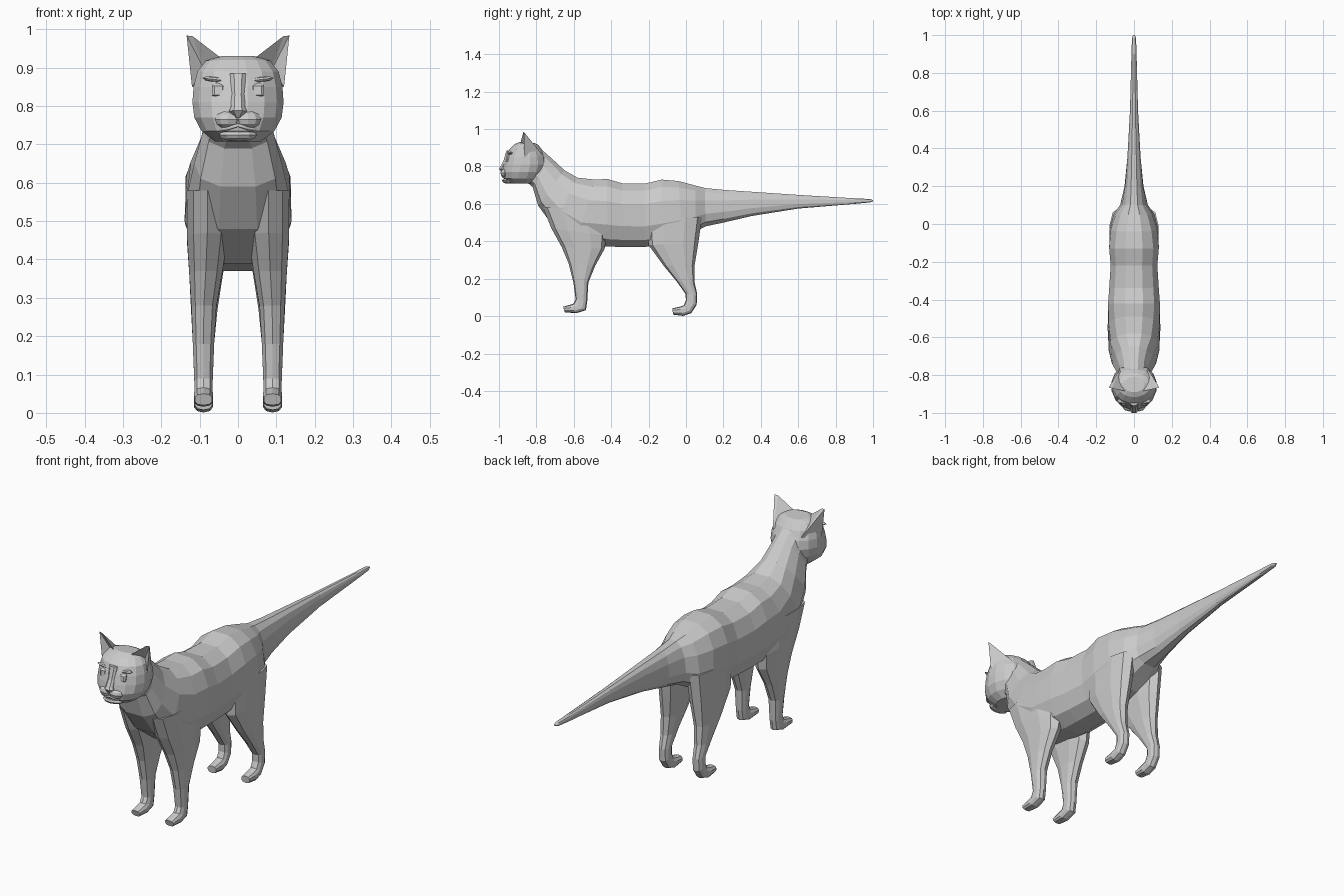
import bpy, bmesh
from math import sin, cos, pi, copysign
from mathutils import Vector


def mesh_object(name, bm):
    bmesh.ops.recalc_face_normals(bm, faces=bm.faces)
    me = bpy.data.meshes.new(name)
    bm.to_mesh(me)
    bm.free()
    ob = bpy.data.objects.new(name, me)
    bpy.context.collection.objects.link(ob)
    return ob


def sp(v, p):
    return copysign(abs(v) ** p, v)


def loft(name, rings, xc=None, side=1, n=12, p=0.8):
    """Rings: (y,z) of one edge, (y,z) of the other, half width, [x centre or taper]."""
    bm = bmesh.new()
    loops = []
    for a, b, hw, k in rings:
        cx, taper = (k * side, 0) if xc is None else (xc, k)
        loop = []
        for i in range(n):
            t = 2 * pi * (i + 0.5) / n
            s = sp(sin(t), p)
            x = cx + hw * (1 - taper * s) * sp(cos(t), p)
            y = (a[0] + b[0]) / 2 + (a[0] - b[0]) / 2 * s / sp(sin(2 * pi * (n // 4 + .5) / n), p)
            z = (a[1] + b[1]) / 2 + (a[1] - b[1]) / 2 * s / sp(sin(2 * pi * (n // 4 + .5) / n), p)
            loop.append(bm.verts.new((x, y, z)))
        loops.append(loop)
    for l0, l1 in zip(loops, loops[1:]):
        for i in range(n):
            j = (i + 1) % n
            bm.faces.new((l0[i], l0[j], l1[j], l1[i]))
    bm.faces.new(loops[0])
    bm.faces.new(loops[-1])
    return mesh_object(name, bm)


def union(target, others):
    for o in others:
        m = target.modifiers.new("join", 'BOOLEAN')
        m.operation, m.solver, m.object = 'UNION', 'EXACT', o
        bpy.context.view_layer.objects.active = target
        bpy.ops.object.modifier_apply(modifier=m.name)
        bpy.data.objects.remove(o)


def blob(name, loc, size, u=10, v=6, rot_y=0.0):
    bm = bmesh.new()
    bmesh.ops.create_uvsphere(bm, u_segments=u, v_segments=v, radius=1)
    for vert in bm.verts:
        vert.co = Vector(a * b for a, b in zip(vert.co, size))
    ob = mesh_object(name, bm)
    ob.location = loc
    ob.rotation_euler[1] = rot_y
    return ob


# neck, torso and tail in one loft
body = loft("body", [
    ((-.80, .915), (-.85, .715), .075, .15),
    ((-.72, .845), (-.82, .69), .085, .25),
    ((-.65, .78), (-.79, .59), .108, .25),
    ((-.58, .74), (-.71, .48), .132, .12),
    ((-.49, .73), (-.59, .39), .141, .05),
    ((-.42, .733), (-.43, .372), .141, 0),
    ((-.34, .71), (-.34, .37), .135, 0),
    ((-.22, .708), (-.22, .37), .127, 0),
    ((-.13, .73), (-.13, .38), .135, 0),
    ((-.04, .722), (-.02, .41), .13, .08),
    ((.05, .698), (.05, .45), .105, .15),
    ((.10, .685), (.105, .48), .07, .2),
    ((.20, .675), (.20, .50), .05, .1),
    ((.35, .665), (.35, .535), .036, 0),
    ((.60, .648), (.60, .575), .022, 0),
    ((.90, .63), (.90, .60), .014, 0),
    ((.985, .626), (.985, .608), .011, 0),
    ((1.0, .620), (1.0, .614), .005, 0)], xc=0)

# legs: (front), (back), half width, x centre
front = [
    ((-.765, .58), (-.46, .58), .056, .080),
    ((-.72, .47), (-.425, .43), .055, .080),
    ((-.665, .37), (-.435, .36), .045, .084),
    ((-.627, .28), (-.485, .27), .034, .089),
    ((-.602, .18), (-.522, .18), .029, .09),
    ((-.590, .09), (-.528, .08), .025, .09),
    ((-.603, .066), (-.535, .032), .025, .09),
    ((-.630, .058), (-.585, .016), .026, .09),
    ((-.657, .05), (-.648, .02), .023, .09)]
hind = [
    ((-.21, .53), (.085, .53), .053, .078),
    ((-.20, .38), (.066, .39), .048, .082),
    ((-.12, .27), (.046, .27), .036, .088),
    ((-.05, .185), (.046, .18), .029, .09),
    ((-.002, .118), (.06, .118), .025, .09),
    ((-.001, .085), (.057, .06), .025, .09),
    ((-.012, .058), (.028, .016), .025, .09),
    ((-.035, .05), (-.015, .001), .026, .09),
    ((-.072, .042), (-.070, .008), .023, .09)]
legs = [loft("leg", r, side=s, n=10) for r in (front, hind) for s in (-1, 1)]
union(body, legs)

# head: horizontal slices (front edge, back edge)
loft("head", [
    ((-.94, .708), (-.80, .708), .062, 0),
    ((-.975, .735), (-.775, .735), .097, 0),
    ((-.982, .77), (-.752, .77), .116, 0),
    ((-.974, .81), (-.742, .81), .121, 0),
    ((-.962, .85), (-.75, .85), .118, 0),
    ((-.945, .89), (-.77, .89), .108, 0),
    ((-.915, .92), (-.79, .915), .085, 0),
    ((-.89, .931), (-.81, .925), .055, 0)], xc=0, n=16, p=.95)

# nose bridge and nose tip
loft("nose", [
    ((-.960, .885), (-.93, .885), .022, 0),
    ((-.976, .83), (-.94, .83), .018, 0),
    ((-.994, .797), (-.95, .795), .020, 0),
    ((-1.0, .788), (-.95, .785), .025, 0),
    ((-.988, .770), (-.95, .768), .008, 0)], xc=0, n=8)
blob("chin", (0, -.95, .724), (.052, .034, .016))

for s in (-1, 1):
    # ear with a hollow front
    pts = [(.118, -.870, .982), (.134, -.866, .984), (.045, -.885, .926),
           (.120, -.865, .85), (.075, -.77, .865), (.088, -.84, .895)]
    bm = bmesh.new()
    v = [bm.verts.new((x * s, y, z)) for x, y, z in pts]
    for f in ((0, 2, 5), (0, 5, 1), (1, 5, 3), (1, 3, 4), (0, 1, 4), (0, 4, 2), (2, 4, 3), (2, 3, 5)):
        bm.faces.new([v[i] for i in f])
    mesh_object("ear", bm)
    # muzzle pad, eye and brow
    blob("muzzle_pad", (.026 * s, -.962, .765), (.036, .03, .024))
    loft("eye", [((-.952, .822), (-.935, .822), .013, .051),
                 ((-.961, .829), (-.935, .829), .018, .051),
                 ((-.959, .852), (-.93, .852), .018, .051),
                 ((-.948, .860), (-.93, .860), .013, .051)], side=s, n=8, p=.6)
    blob("brow", (.058 * s, -.938, .869), (.036, .014, .007), 8, 4, -.12 * s)

# upturned lips
cu = bpy.data.curves.new("lips", 'CURVE')
cu.dimensions, cu.bevel_depth, cu.bevel_resolution = '3D', .005, 1
half = [(.082, -.925, .755), (.055, -.955, .738), (.025, -.976, .742)]
path = [(-x, y, z) for x, y, z in half] + [(0, -.982, .750)] + half[::-1]
spl = cu.splines.new('POLY')
spl.points.add(len(path) - 1)
for pt, co in zip(spl.points, path):
    pt.co = (*co, 1)
lips = bpy.data.objects.new("lips", cu)
bpy.context.collection.objects.link(lips)
